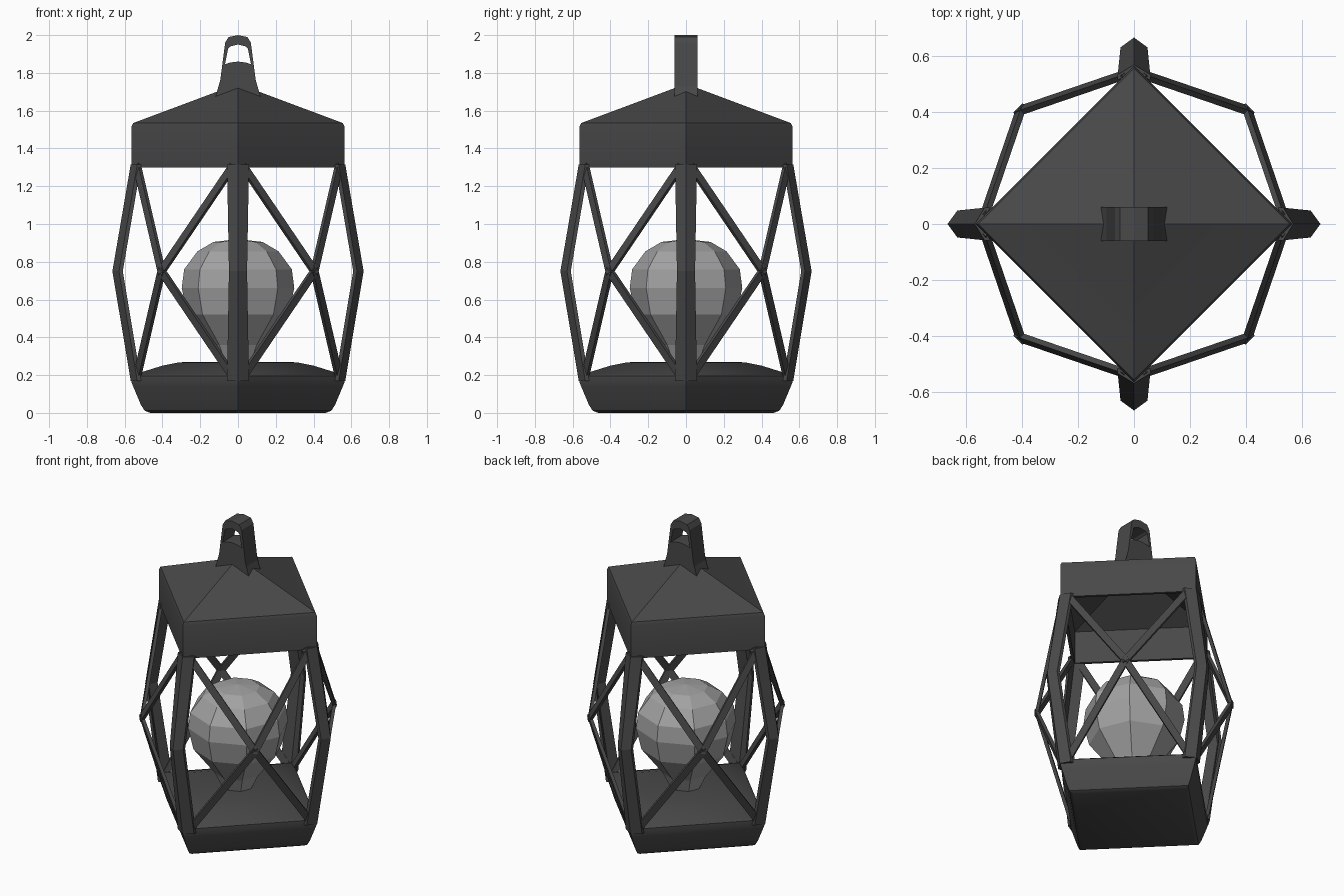
import bpy, math
from mathutils import Vector, Matrix

if "Cube" in bpy.data.objects:
    bpy.data.objects.remove(bpy.data.objects["Cube"])


def material(name, v):
    m = bpy.data.materials.new(name)
    m.diffuse_color = (v, v, v, 1)
    m.use_nodes = True
    m.node_tree.nodes["Principled BSDF"].inputs["Base Color"].default_value = m.diffuse_color
    return m


IRON = material("dark_iron", 0.065)
GLASS = material("grey_bulb", 0.36)


def make(name, verts, faces, mat, smooth=None):
    me = bpy.data.meshes.new(name)
    me.from_pydata([tuple(v) for v in verts], [], faces)
    me.materials.append(mat)
    ob = bpy.data.objects.new(name, me)
    bpy.context.collection.objects.link(ob)
    bpy.ops.object.select_all(action='DESELECT')
    ob.select_set(True)
    bpy.context.view_layer.objects.active = ob
    bpy.ops.object.mode_set(mode='EDIT')
    bpy.ops.mesh.select_all(action='SELECT')
    bpy.ops.mesh.remove_doubles(threshold=0.0001)
    bpy.ops.mesh.normals_make_consistent(inside=False)
    bpy.ops.object.mode_set(mode='OBJECT')
    if smooth:
        bpy.ops.object.shade_smooth_by_angle(angle=math.radians(smooth))
    return ob


def lathe(name, profile, sides, mat, smooth=None):
    # profile points are (corner radius, z); first vertex lies on +x
    n = sides
    verts = [(r * math.cos(2 * math.pi * k / n), r * math.sin(2 * math.pi * k / n), z)
             for r, z in profile for k in range(n)]
    faces = [(i * n + k, i * n + (k + 1) % n, (i + 1) * n + (k + 1) % n, (i + 1) * n + k)
             for i in range(len(profile) - 1) for k in range(n)]
    return make(name, verts, faces, mat, smooth)


# Base: diamond tray with rounded underside and raised floor
lathe("base", [(0, 0), (0.465, 0), (0.495, 0.012), (0.515, 0.045), (0.555, 0.14),
               (0.565, 0.165), (0.565, 0.195), (0.545, 0.205), (0.4, 0.25),
               (0.31, 0.268), (0, 0.27)], 4, IRON, 35)

# Roof: hollow cap with skirt and low pyramid
lathe("roof", [(0, 1.742), (0.54, 1.54), (0.555, 1.535), (0.565, 1.515), (0.565, 1.30),
               (0.54, 1.30), (0.54, 1.51), (0, 1.71)], 4, IRON, 35)

# Bulb: faceted, eight sided
lathe("bulb", [(0, 0.25), (0.09, 0.26), (0.14, 0.36), (0.265, 0.52), (0.298, 0.66),
               (0.285, 0.76), (0.215, 0.855), (0.13, 0.905), (0, 0.92)], 8, GLASS)

# Handle: tapered block with an arched opening
outer = [(-0.12, 1.67), (-0.098, 1.73), (-0.068, 1.96), (-0.05, 1.99), (0, 2.0),
         (0.05, 1.99), (0.068, 1.96), (0.098, 1.73), (0.12, 1.67)]
inner = [(-0.07, 1.845), (-0.068, 1.85), (-0.052, 1.93), (-0.04, 1.94), (0, 1.95),
         (0.04, 1.94), (0.052, 1.93), (0.068, 1.85), (0.07, 1.845)]
sill = [(-0.04, 1.855), (0, 1.86), (0.04, 1.855)]
n = len(outer)
flat = outer + inner + sill
N = len(flat)
verts = [(x, y, z) for y in (-0.06, 0.06) for x, z in flat]
side = [(i, i + 1, n + i + 1, n + i) for i in range(n - 1)]
side.append((0, n, 2 * n, 2 * n + 1, 2 * n + 2, 2 * n - 1, n - 1))
faces = side + [tuple(v + N for v in f) for f in side]
hole = list(range(n, 2 * n)) + [2 * n + 2, 2 * n + 1, 2 * n]
for loop in (list(range(n)), hole):
    faces += [(a, b, b + N, a + N) for a, b in zip(loop, loop[1:] + loop[:1])]
make("handle", verts, faces, IRON)


def bar(name, p, q, normal, w, t):
    # flat strip from p to q
    d = (q - p).normalized()
    s = d.cross(normal).normalized()
    o = s.cross(d).normalized()
    vs = [e + s * a * w / 2 + o * b * t / 2 for e in (p, q)
          for a, b in ((-1, -1), (1, -1), (1, 1), (-1, 1))]
    fs = [(0, 1, 2, 3), (4, 5, 6, 7)] + [(k, (k + 1) % 4, 4 + (k + 1) % 4, 4 + k) for k in range(4)]
    return make(name, vs, fs, IRON)


for i in range(4):
    rot = Matrix.Rotation(i * math.pi / 2, 3, 'Z')

    # Corner post: bowed angle section
    vs, fs = [], []
    for tip, hw, z in ((0.568, 0.058, 1.315), (0.665, 0.048, 0.75), (0.568, 0.058, 0.17)):
        for r, y in ((tip, 0), (tip - 0.035, hw), (tip - 0.055, hw),
                     (tip - 0.025, 0), (tip - 0.055, -hw), (tip - 0.035, -hw)):
            vs.append(rot @ Vector((r, y, z)))
    for s in (0, 6):
        fs += [(s + k, s + (k + 1) % 6, s + 6 + (k + 1) % 6, s + 6 + k) for k in range(6)]
    fs += [tuple(range(6)), tuple(range(12, 18))]
    make("corner_post_%d" % (i + 1), vs, fs, IRON)

    # Crossed braces bulging out of each side
    mid = rot @ Vector((0.405, 0.405, 0.75))
    nrm = rot @ Vector((1, 1, 0)).normalized()
    for j, (x, y, z) in enumerate(((0.535, 0.025, 1.31), (0.025, 0.535, 1.31),
                                   (0.535, 0.025, 0.19), (0.025, 0.535, 0.19))):
        p = rot @ Vector((x, y, z))
        bar("brace_%d_%d" % (i + 1, j + 1), p, mid + (mid - p).normalized() * 0.012,
            nrm, 0.042, 0.02)
